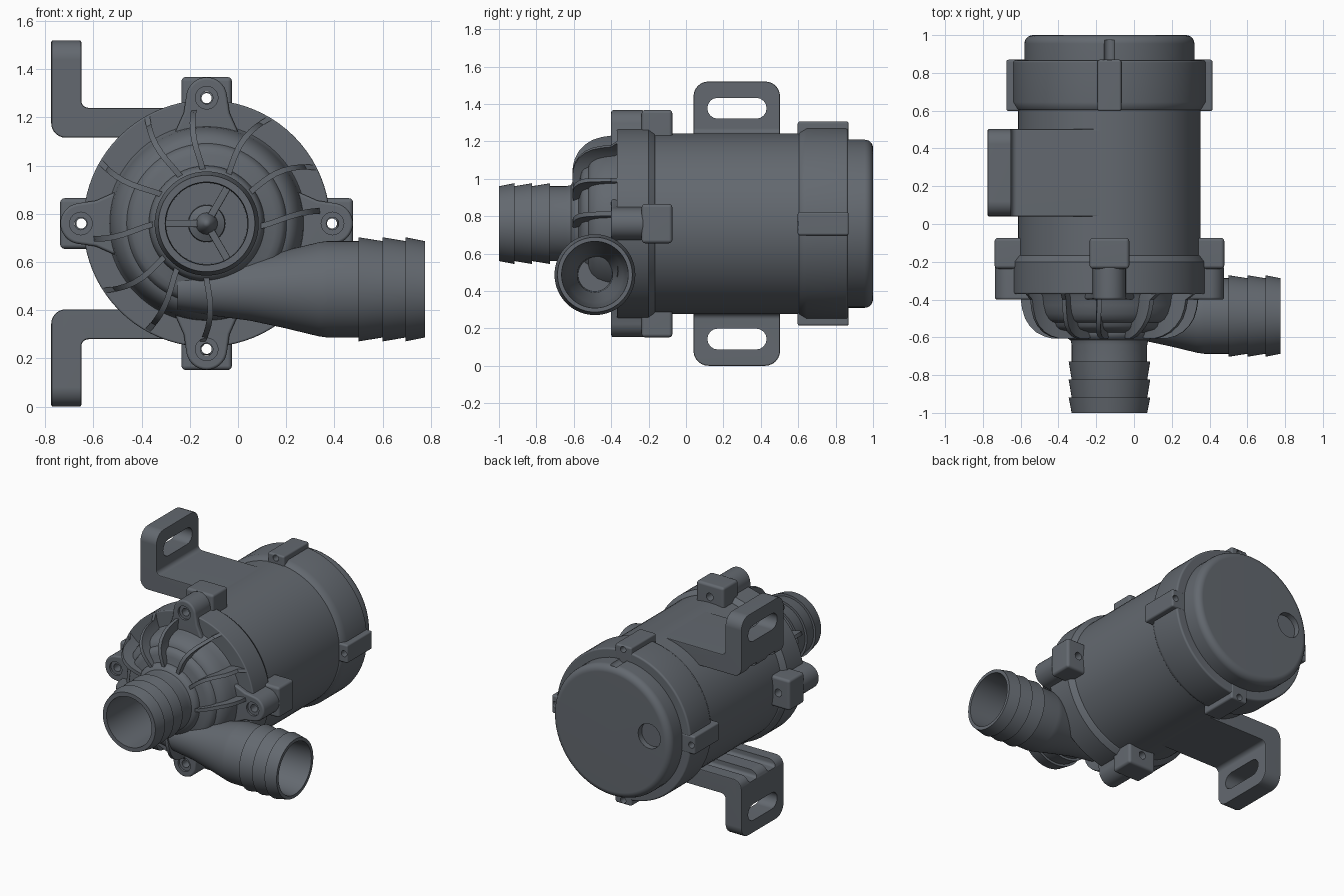
import bpy, bmesh
from math import sin, cos, pi, radians

if "Cube" in bpy.data.objects:
    bpy.data.objects.remove(bpy.data.objects["Cube"])

CX, CZ = -0.13, 0.76           # motor axis runs along y through this point
cutters = []
mat = bpy.data.materials.new("dark_grey_plastic")
mat.diffuse_color = (.125, .14, .16, 1)
mat.use_nodes = True
mat.node_tree.nodes["Principled BSDF"].inputs["Base Color"].default_value = mat.diffuse_color


def finish(name, bm, bevel=0, segs=3, cut=()):
    bmesh.ops.remove_doubles(bm, verts=bm.verts, dist=1e-5)
    bmesh.ops.recalc_face_normals(bm, faces=bm.faces)
    me = bpy.data.meshes.new(name)
    bm.to_mesh(me)
    bm.free()
    me.materials.append(mat)
    ob = bpy.data.objects.new(name, me)
    bpy.context.collection.objects.link(ob)
    if bevel:
        m = ob.modifiers.new("bevel", 'BEVEL')
        m.width, m.segments, m.limit_method, m.angle_limit = bevel, segs, 'ANGLE', radians(40)
    for c in cut:
        m = ob.modifiers.new("cut", 'BOOLEAN')
        m.object, m.operation, m.solver = c, 'DIFFERENCE', 'EXACT'
    return ob


def lathe(name, profile, c=(CX, CZ), axis='Y', n=80, **kw):
    """Revolve (radius, height) points about an axis parallel to x or y."""
    bm = bmesh.new()
    rings = []
    for r, h in profile:
        ring = []
        for i in range(n):
            a = 2 * pi * i / n
            p, q = c[0] + r * cos(a), c[1] + r * sin(a)
            ring.append(bm.verts.new((p, h, q) if axis == 'Y' else (h, p, q)))
        rings.append(ring)
    for s, t in zip(rings, rings[1:]):
        for i in range(n):
            bm.faces.new((s[i], s[i - 1], t[i - 1], t[i]))
    return finish(name, bm, **kw)


def prism_bm(pts, y0, y1, ang=None):
    """Extrude a profile along y; with ang, points are (radial, tangential) about the axis."""
    if ang is not None:
        c, s = cos(ang), sin(ang)
        pts = [(CX + u * c - v * s, CZ + u * s + v * c) for u, v in pts]
    bm = bmesh.new()
    a = [bm.verts.new((x, y0, z)) for x, z in pts]
    b = [bm.verts.new((x, y1, z)) for x, z in pts]
    bm.faces.new(a)
    bm.faces.new(b[::-1])
    for i in range(len(a)):
        bm.faces.new((a[i - 1], a[i], b[i], b[i - 1]))
    return bm


def prism(name, pts, y0, y1, ang=None, **kw):
    return finish(name, prism_bm(pts, y0, y1, ang), **kw)


def rect(u0, u1, v0, v1):
    return [(u0, v0), (u1, v0), (u1, v1), (u0, v1)]


def cutter(ob):
    ob.hide_render = True
    cutters.append(ob)
    return ob


def hole(r, y0, y1, c):
    return cutter(lathe("hole_cutter", [(0, y0), (r, y0), (r, y1), (0, y1)], c, n=24))


quarters = [k * pi / 2 for k in range(4)]


def at(r, a):
    return (CX + r * cos(a), CZ + r * sin(a))


# Motor body and front flange with screw holes
lathe("motor_body", [(0, -.25), (.483, -.25), (.483, .7), (0, .7)])
holes = [(hole(.026, -.5, 0, at(.522, a)), hole(.047, -.5, -.385, at(.522, a))) for a in quarters]
lathe("front_flange", [(0, -.37), (.512, -.37), (.512, -.2), (.487, -.165), (0, -.165)],
      bevel=.008, cut=[h[0] for h in holes])

# Rear ring and rear cap
rear_holes = [hole(.021, .5, .95, at(.52, a)) for a in quarters]
lathe("rear_ring", [(0, .6), (.485, .6), (.512, .645), (.512, .867), (0, .867)],
      bevel=.012, cut=rear_holes)
cap_hole = hole(.085, .96, 1.1, (CX - .29, CZ + .05))
cap_notch = hole(.03, .87, .975, (CX, CZ + .46))
lathe("rear_cap", [(0, .8), (.45, .8), (.45, 1), (0, 1)], bevel=.045, segs=5,
      cut=[cap_hole, cap_notch])

# Screw lugs around both ends
tear = [(.522 + .085 * cos(t), .085 * sin(t)) for t in [radians(-80 + 10 * i) for i in range(17)]]
tear += [(.46, .095), (.37, .135), (.37, -.135), (.46, -.095)]
for k, a in enumerate(quarters):
    prism(f"front_boss_{k}", tear, -.4, -.225, a, bevel=.012, cut=holes[k])
    prism(f"front_lug_{k}", rect(.4, .608, -.105, .105), -.237, -.073, a, bevel=.018,
          cut=holes[k][:1])
    prism(f"rear_lug_{k}", rect(.4, .546, -.063, .063), .597, .87, a, bevel=.012,
          cut=[rear_holes[k]])

# Domed pump cover with stepped rings
lathe("pump_cover", [(0, -.36), (.42, -.36), (.405, -.38), (.398, -.43), (.385, -.475), (.365, -.505),
                     (.345, -.518), (.332, -.522), (.325, -.54), (.31, -.556), (.285, -.563),
                     (.26, -.568), (.235, -.575), (.21, -.5), (0, -.5)])

# Curved ribs on the cover: (outer angle, inner angle)
rib_line = [(.19, -.6), (.26, -.607), (.31, -.605), (.35, -.594), (.39, -.573), (.425, -.54),
            (.45, -.5), (.465, -.45), (.472, -.4), (.495, -.38), (.51, -.365)]
rib_angles = [(6, -6), (27, 35), (59, 65), (95, 92), (119, 117), (150, 145), (187, 178),
              (213, 217), (241, 234), (267, 268)]
for k, (outer, inner) in enumerate(rib_angles):
    bm = bmesh.new()
    rows = []
    for r, y in rib_line:
        t = (r - .19) / .32
        a = radians(inner + (outer - inner) * t + 5 * sin(pi * t))
        c, s, h = cos(a), sin(a), .012
        rows.append([bm.verts.new((CX + r * c - v * s, yy, CZ + r * s + v * c))
                     for v, yy in ((-h, y), (h, y), (h, -.35), (-h, -.35))])
    for p, q in zip(rows, rows[1:]):
        for i in range(4):
            bm.faces.new((p[i - 1], p[i], q[i], q[i - 1]))
    bm.faces.new(rows[0])
    bm.faces.new(rows[-1][::-1])
    finish(f"cover_rib_{k}", bm)

# Inlet hose barb with spoked hub inside
lathe("inlet_pipe", [(0, -.53), (.168, -.53), (.17, -.9), (.172, -1), (.2, -1),
                     (.216, -.918), (.2, -.918), (.216, -.824), (.2, -.824), (.216, -.727),
                     (.2, -.727), (.2, -.64), (.206, -.615), (.225, -.605), (.24, -.58),
                     (.24, -.5), (0, -.5)])
lathe("inlet_hub", [(0, -.52), (.078, -.52), (.075, -.575), (.045, -.59), (.035, -.63),
                    (.015, -.655), (0, -.66)], n=32)
for k, deg in enumerate((60, 180, 300)):
    prism(f"inlet_spoke_{k}", rect(.03, .175, -.015, .015), -.61, -.52, radians(deg), bevel=.005)

# Outlet hose barb, flaring out of the cover
lathe("outlet_pipe", [(0, -.25), (.085, -.25), (.11, -.1), (.13, .05), (.16, .19), (.195, .335),
                      (.2, .37), (.2, .5), (.216, .5), (.2, .6), (.216, .6), (.2, .695),
                      (.216, .695), (.2, .775), (.178, .775), (.165, .55), (.15, .4), (.095, .2),
                      (.09, .12), (0, .12)], c=(-.487, .487), axis='X')

# Mounting brackets: L profile, mirrored about the motor axis
for name, s in (("upper_bracket", 1), ("lower_bracket", -1)):
    def z(v):
        return CZ + s * v
    prof = [(-.775, z(.76)), (-.65, z(.76)), (-.65, z(.48)), (-.15, z(.48)), (-.15, z(.356)),
            (-.775, z(.356))]
    bm = prism_bm(prof, .04, .503)

    def round_edges(x, v, along, w):
        def hit(e):
            m, d = (e.verts[0].co + e.verts[1].co) / 2, e.verts[0].co - e.verts[1].co
            return abs(m.x - x) < .01 and abs(m.z - z(v)) < .01 and abs(d[along]) > .1
        bmesh.ops.bevel(bm, geom=[e for e in bm.edges if hit(e)], offset=w, segments=6,
                        profile=.5, affect='EDGES')
    round_edges(-.7125, .76, 0, .08)        # free corners of the plate
    round_edges(-.775, .356, 1, .06)        # outer bend
    round_edges(-.65, .48, 1, .03)          # inner bend
    cuts = []
    # Slot with round ends, and two grooves along the inner face of the arm
    slot = bmesh.new()
    pts = [((.375 if i < 9 else .17) + .056 * cos(t), z(.617) + .056 * sin(t))
           for i, t in enumerate([-pi / 2 + pi * j / 8 for j in range(9)] +
                                 [pi / 2 + pi * j / 8 for j in range(9)])]
    f = slot.faces.new([slot.verts.new((-.9, y, zz)) for y, zz in pts])
    ext = bmesh.ops.extrude_face_region(slot, geom=[f], use_keep_orig=True)["geom"]
    bmesh.ops.translate(slot, vec=(.35, 0, 0),
                        verts=[g for g in ext if isinstance(g, bmesh.types.BMVert)])
    cuts.append(cutter(finish("slot_cutter", slot)))
    for y in (.125, .325):
        cuts.append(cutter(prism("groove_cutter", rect(-.9, -.3, z(.3), z(.4)), y, y + .095,
                                 bevel=.02)))
    finish(name, bm, bevel=.008, segs=2, cut=cuts)

# Apply modifiers, drop the cutters, shade smooth with sharp edges kept
bpy.context.view_layer.update()
dg = bpy.context.evaluated_depsgraph_get()
parts = [o for o in bpy.context.collection.objects if o not in cutters]
baked = [bpy.data.meshes.new_from_object(o.evaluated_get(dg)) for o in parts]
for o, me in zip(parts, baked):
    o.modifiers.clear()
    o.data = me
for c in cutters:
    bpy.data.objects.remove(c)
for o in parts:
    o.select_set(True)
bpy.context.view_layer.objects.active = parts[0]
bpy.ops.object.shade_smooth_by_angle(angle=radians(35))
for o in parts:
    o.modifiers.new("weighted_normals", 'WEIGHTED_NORMAL').keep_sharp = True
